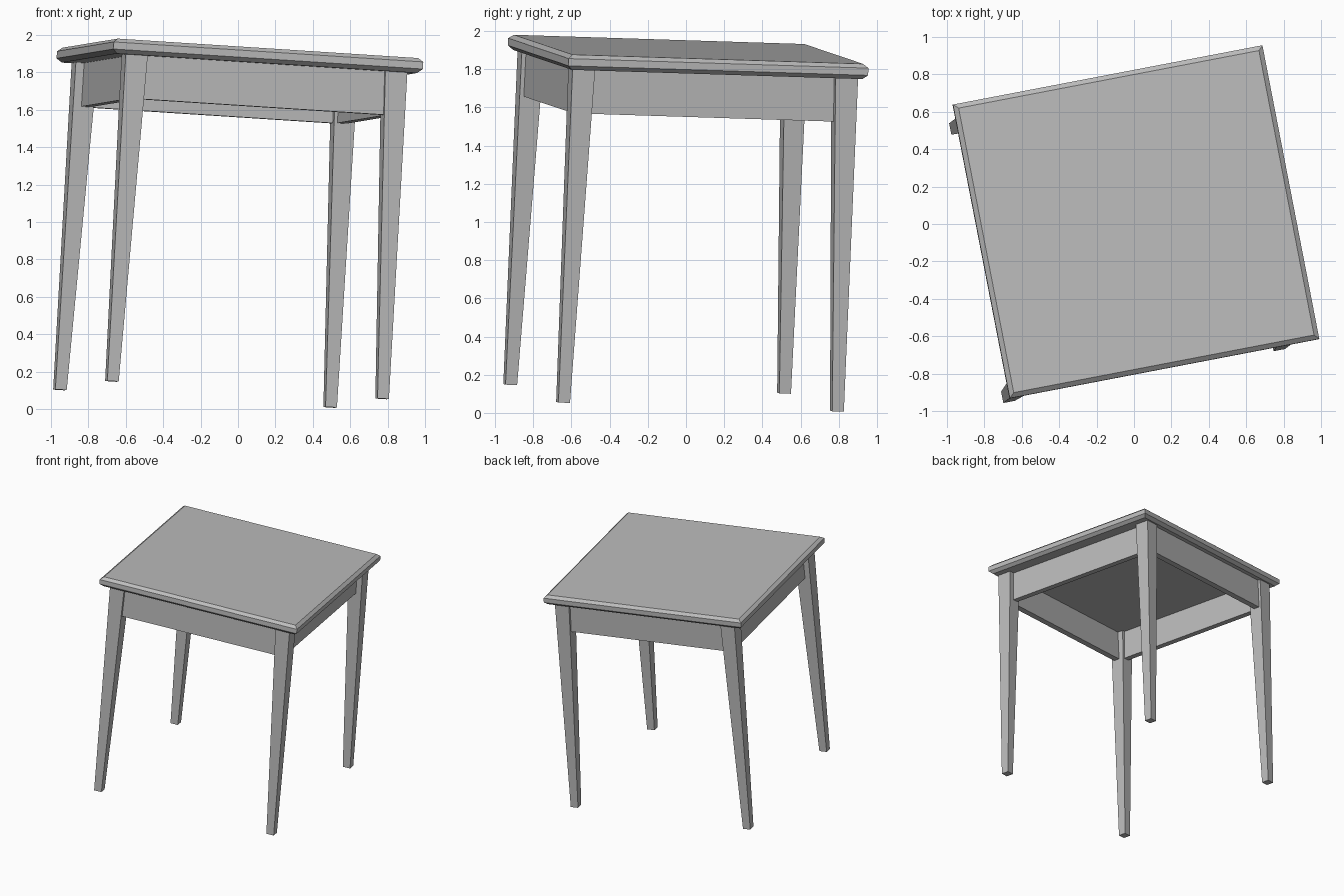
import bpy, bmesh
from mathutils import Vector, Matrix

if "Cube" in bpy.data.objects:
    bpy.data.objects.remove(bpy.data.objects["Cube"])

# One grey finish
grey = bpy.data.materials.new("grey_paint")
grey.diffuse_color = (0.5, 0.5, 0.5, 1)
grey.use_nodes = True
grey.node_tree.nodes["Principled BSDF"].inputs["Base Color"].default_value = grey.diffuse_color

# The table stands turned and slightly tipped; local z = 0 is the top surface
u = Vector((0.981, 0.188, -0.0635)).normalized()
v = Vector((-0.194, 0.981, -0.031))
v = (v - u * v.dot(u)).normalized()
n = u.cross(v)
pose = Matrix((u, v, n)).transposed().to_4x4()
pose.translation = (0.0125, 0.013, 1.9045)


def loft(name, rings):
    """Closed solid through rectangles given as (x0, x1, y0, y1, z)."""
    bm = bmesh.new()
    loops = [[bm.verts.new(p) for p in ((a, c, z), (b, c, z), (b, d, z), (a, d, z))]
             for a, b, c, d, z in rings]
    for low, high in zip(loops, loops[1:]):
        for i in range(4):
            j = (i + 1) % 4
            bm.faces.new((low[i], low[j], high[j], high[i]))
    bm.faces.new(loops[0][::-1])
    bm.faces.new(loops[-1])
    bmesh.ops.recalc_face_normals(bm, faces=bm.faces)
    mesh = bpy.data.meshes.new(name)
    bm.to_mesh(mesh)
    bm.free()
    mesh.materials.append(grey)
    obj = bpy.data.objects.new(name, mesh)
    bpy.context.collection.objects.link(obj)
    obj.matrix_world = pose
    return obj


# Tabletop with chamfered upper and lower edges
TX, TY = 0.844, 0.80
loft("tabletop", [(-TX + i, TX - i, -TY + i, TY - i, z)
                  for i, z in ((0.025, -0.08), (0, -0.058), (0, -0.02), (0.025, 0))])

# Legs: outer sides straight, inner sides tapering to the foot
LX, LY = 0.768, 0.762
for sx, side in ((-1, "left"), (1, "right")):
    for sy, end in ((-1, "front"), (1, "back")):
        rings = []
        for w, z in ((0.062, -1.83), (0.12, -0.08)):
            xs = sorted((sx * LX, sx * (LX - w)))
            ys = sorted((sy * LY, sy * (LY - w)))
            rings.append((*xs, *ys, z))
        loft(f"{end}_{side}_leg", rings)

# Apron boards, set back a little from the leg faces
AX, AY, T = 0.723, 0.74, 0.05
for s, end in ((-1, "front"), (1, "back")):
    ys = sorted((s * AY, s * (AY - T)))
    loft(f"{end}_apron", [(-AX, AX, *ys, z) for z in (-0.313, -0.08)])
for s, side in ((-1, "left"), (1, "right")):
    xs = sorted((s * AX, s * (AX - T)))
    loft(f"{side}_apron", [(*xs, -AY + T, AY - T, z) for z in (-0.313, -0.08)])
